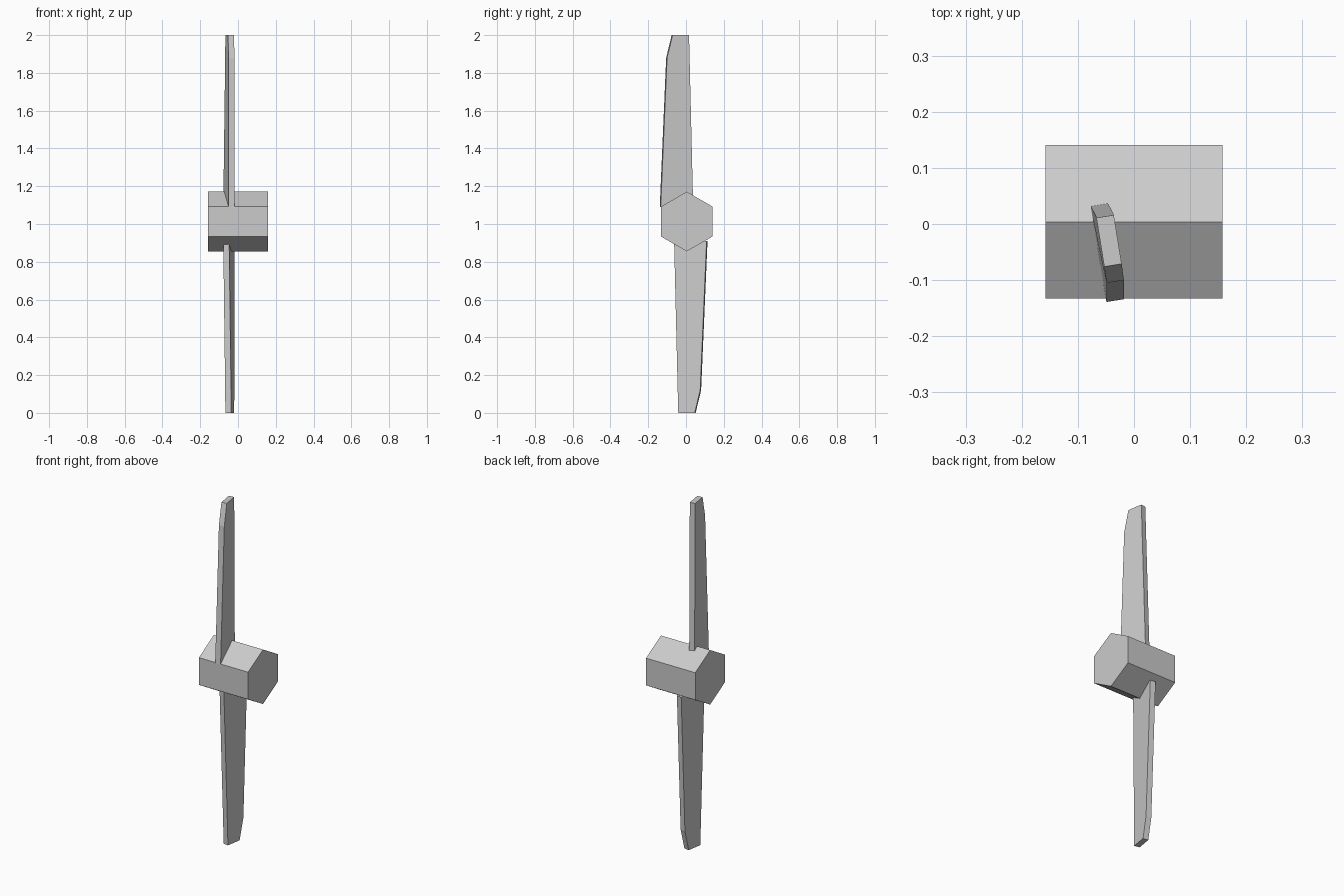
import bpy, bmesh, math
from mathutils import Matrix, Vector

if "Cube" in bpy.data.objects:
    bpy.data.objects.remove(bpy.data.objects["Cube"])


def finish(bm, name):
    bmesh.ops.recalc_face_normals(bm, faces=bm.faces)
    mesh = bpy.data.meshes.new(name)
    bm.to_mesh(mesh)
    bm.free()
    obj = bpy.data.objects.new(name, mesh)
    bpy.context.collection.objects.link(obj)
    return obj


# Hub: hexagonal prism lying along x, with a corner pointing up
bm = bmesh.new()
bmesh.ops.create_cone(bm, cap_ends=True, segments=6, radius1=0.158,
                      radius2=0.158, depth=0.316)
pos = Matrix.Translation((0, 0.004, 1.013))
hub = finish(bm, "hub")
bottom = min(hub.data.vertices, key=lambda v: -v.co.y)
spin = Matrix.Rotation(math.pi / 2 - math.atan2(bottom.co.y, bottom.co.x), 4, 'Z')
hub.data.transform(pos @ Matrix.Rotation(math.pi / 2, 4, 'Z')
                   @ Matrix.Rotation(math.pi / 2, 4, 'X') @ spin)

# Blade sections: height, trailing (x, y), leading (x, y) of the left face
SECTIONS = [
    (1.09, (-0.078, 0.033), (-0.049, -0.139)),
    (1.88, (-0.068, 0.014), (-0.049, -0.105)),
    (2.00, (-0.067, 0.011), (-0.053, -0.076)),
]
THICK = Vector((0.031, 0.005))


def blade(name, flip):
    bm = bmesh.new()
    rings = []
    for z, trail, lead in SECTIONS:
        t, l = Vector(trail), Vector(lead)
        rings.append([bm.verts.new((p.x, p.y, z))
                      for p in (t, l, l + THICK, t + THICK)])
    for a, b in zip(rings, rings[1:]):
        for i in range(4):
            j = (i + 1) % 4
            bm.faces.new((a[i], a[j], b[j], b[i]))
    bm.faces.new(rings[0])
    bm.faces.new(rings[-1])
    if flip:  # half turn about the shaft axis
        bmesh.ops.rotate(bm, verts=bm.verts, cent=(0, -0.0125, 1.0),
                         matrix=Matrix.Rotation(math.pi, 3, 'X'))
    return finish(bm, name)


blade("upper_blade", False)
blade("lower_blade", True)
